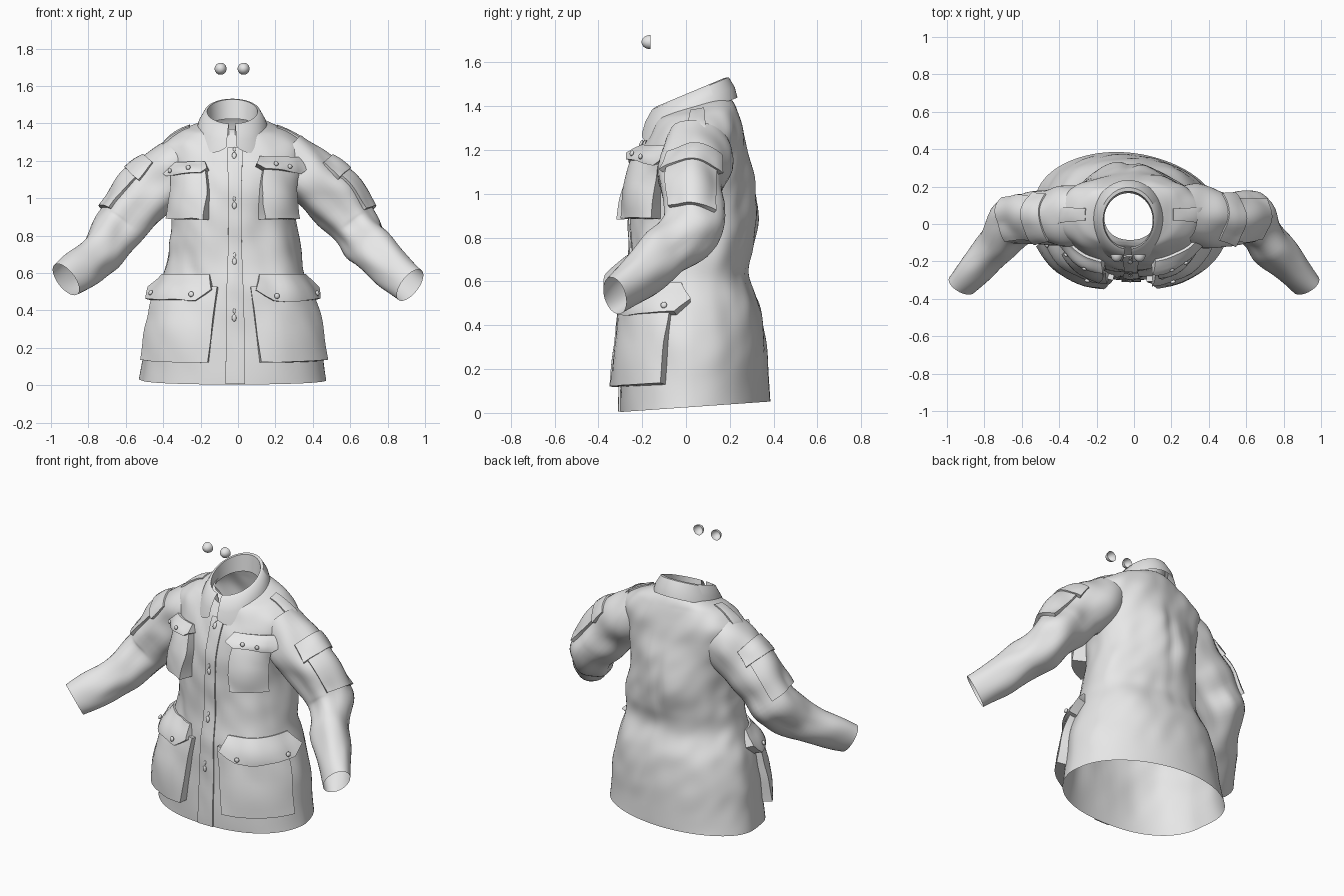
import bpy, bmesh, math
from mathutils import Vector, Matrix, noise

cube = bpy.data.objects.get("Cube")
if cube:
    bpy.data.objects.remove(cube, do_unlink=True)

# One plain cloth colour
cloth = bpy.data.materials.new("light_grey_cloth")
cloth.use_nodes = True
GREY = (0.8, 0.8, 0.8, 1)
cloth.diffuse_color = GREY
cloth.node_tree.nodes["Principled BSDF"].inputs["Base Color"].default_value = GREY


def finish(name, bm, angle=40):
    bmesh.ops.recalc_face_normals(bm, faces=bm.faces)
    me = bpy.data.meshes.new(name)
    bm.to_mesh(me)
    bm.free()
    me.materials.append(cloth)
    ob = bpy.data.objects.new(name, me)
    bpy.context.collection.objects.link(ob)
    bpy.ops.object.select_all(action="DESELECT")
    ob.select_set(True)
    bpy.context.view_layer.objects.active = ob
    bpy.ops.object.shade_smooth_by_angle(angle=math.radians(angle))


def skin(name, rows, closed=False, angle=40):
    """Join rows of points into a sheet or tube."""
    bm = bmesh.new()
    vs = [[bm.verts.new(p) for p in row] for row in rows]
    n = len(rows[0])
    for a, b in zip(vs, vs[1:]):
        for i in range(n if closed else n - 1):
            j = (i + 1) % n
            bm.faces.new((a[i], a[j], b[j], b[i]))
    finish(name, bm, angle)


def spline(keys, s):
    """Catmull-Rom through equal-length tuples at index position s."""
    s = max(0, min(s, len(keys) - 1.0001))
    i, f = int(s), s - int(s)
    k = [keys[max(0, min(i + d, len(keys) - 1))] for d in (-1, 0, 1, 2)]
    return [b + 0.5 * f * (c - a + f * (2 * a - 5 * b + 4 * c - d + f * (3 * (b - c) + d - a)))
            for a, b, c, d in zip(*k)]


# Torso profile: height, half width, front y, back y, tilt
TORSO = [(.025, .495, -.30, .385, .07), (.15, .475, -.30, .375, .04), (.3, .46, -.295, .365, 0),
         (.48, .42, -.28, .345, 0), (.62, .37, -.265, .295, 0), (.75, .35, -.255, .305, 0),
         (.9, .325, -.25, .325, 0), (1.05, .33, -.24, .315, 0), (1.18, .37, -.21, .285, 0),
         (1.28, .385, -.165, .265, .03), (1.35, .3, -.13, .24, .1), (1.38, .21, -.105, .215, .2),
         (1.395, .14, -.085, .185, .3)]


def torso_at(deg, s):
    z, rx, yf, yb, tilt = spline(TORSO, s)
    t = math.radians(deg)
    sx, cx = math.sin(t), math.cos(t)
    power = .88 if cx > 0 else .88 - .12 * cx
    x = rx * math.copysign(abs(sx) ** power, sx)
    y = (yf + yb) / 2 - (yb - yf) / 2 * math.copysign(abs(cx) ** power, cx)
    # creases: loose folds plus the pleat down the back
    fade = min(1, s / 3) * min(1, (len(TORSO) - 1 - s) / 2)
    fold = .022 * noise.noise(Vector((x * 4, y * 4, z * 2.5))) * fade
    fold += .010 * noise.noise(Vector((x * 9, y * 9, z * 8 + x * 6))) * fade
    if y > 0:
        fold -= .02 * math.exp(-(x / .04) ** 2 - ((z - .95) / .2) ** 2)
    # the skirt swings a little to the right at the back
    swing = .2 * max(0, y) * max(0, 1 - z / .8)
    return Vector((x + sx * fold - .02 - swing, y - cx * fold, z + tilt * y))


def torso(deg, z):
    """Point on the torso at a given height."""
    i = max(k for k in range(len(TORSO) - 1) if TORSO[k][0] <= max(z, TORSO[0][0]))
    return torso_at(deg, i + (z - TORSO[i][0]) / (TORSO[i + 1][0] - TORSO[i][0]))


# Sleeve path: x, y, z, radius, flatness
SLEEVE = [(.25, .05, 1.22, .145, 1), (.36, .04, 1.135, .165, 1), (.46, .03, 1.045, .152, 1),
          (.555, .03, .935, .143, 1), (.635, .01, .83, .135, 1), (.725, -.1, .72, .122, .9),
          (.83, -.225, .62, .112, .8), (.92, -.325, .55, .1, .7)]


def sleeve(side):
    def surf(deg, s):
        x, y, z, r, flat = spline(SLEEVE, s)
        p, q = spline(SLEEVE, s - .05), spline(SLEEVE, s + .05)
        tan = (Vector(q[:3]) - Vector(p[:3])).normalized()
        out = tan.cross(Vector((0, 1, 0))).normalized()
        a = math.radians(deg)
        d = out * math.cos(a) + out.cross(tan) * math.sin(a) * flat
        c = Vector((x, y, z))
        fold = .03 * noise.noise(c * 5 + d * 1.2 + Vector((side, 0, 0))) * min(1, (7 - s) / 2)
        p = c + d * (r + fold)
        # the left cuff hangs lower than the right
        return Vector((p.x * side, p.y, p.z - side * .015 * max(0, s - 5) / 2))
    return surf


def lifted(surf, u, v, off, centre):
    """Point pushed off a surface, away from the given centre."""
    p = surf(u, v)
    n = (surf(u + 2, v) - surf(u - 2, v)).cross(surf(u, v + .02) - surf(u, v - .02)).normalized()
    if n.dot(p - centre) < 0:
        n = -n
    return p + n * off


def panel(name, surf, u, v, low, high, centre, taper=0, cut=0, n=14):
    """Raised patch; low/high are its thickness at the bottom/top edge."""
    steps = [0] + [i / n for i in range(n + 1)] + [1]
    rows = []
    for j, fv in enumerate(steps):
        row = []
        for i, fu in enumerate(steps):
            edge = i in (0, n + 2) or j in (0, n + 2)
            w = (fu - .5) * (1 - taper * fv)
            vv = v[0] + (v[1] - v[0]) * (fv + cut * (1 - fv) * max(0, abs(fu - .5) - .36) / .14)
            bulge = 1 + .25 * math.sin(math.pi * fu) * math.sin(math.pi * fv)
            off = .001 if edge else (low + (high - low) * fv) * bulge
            row.append(lifted(surf, (u[0] + u[1]) / 2 + w * (u[1] - u[0]), vv, off, centre))
        rows.append(row)
    skin(name, rows)


def button(name, surf, u, v, off, centre, r=.013, tall=1):
    bm = bmesh.new()
    bmesh.ops.create_uvsphere(bm, u_segments=12, v_segments=8, radius=r)
    p = lifted(surf, u, v, off, centre)
    aim = (p - lifted(surf, u, v, off - .02, centre)).to_track_quat("Z", "Y").to_matrix().to_4x4()
    bm.transform(Matrix.Translation(p) @ aim @ Matrix.Diagonal((1, tall, .6, 1)))
    finish(name, bm)


# Torso shell, open at hem and neck
LAST = len(TORSO) - 1
skin("torso", [[torso_at(i * 3.75, j * LAST / 84) for i in range(96)] for j in range(85)], True, 60)

# Front placket and its fastenings
MID = Vector((-.02, .04, .7))
panel("placket", torso, (-4, 5), (.03, 1.27), .01, .01, MID, n=40)
for z in (.36, .66, .96, 1.22):
    button("placket_button", torso, 0, z, .016, MID, .012, 1.6)
    button("placket_loop", torso, 0, z + .035, .014, MID, .007, 2)

# Chest pockets: side, flap arc, flap heights, button arcs
CHEST = (("right", -1, (-69, -19), (1.12, 1.19), (-54, -35)),
         ("left", 1, (15, 65), (1.14, 1.215), (29, 44)))
for side, m, flap, fz, knobs in CHEST:
    panel(side + "_chest_pocket", torso, (m * 21, m * 60), (.885, 1.14), .085, .04, MID)
    panel(side + "_chest_flap", torso, flap, fz, .062, .015, MID, .1, .35)
    for k in knobs:
        button(side + "_chest_button", torso, k, fz[0] + .025, .066, MID)

# Hip pockets wrapping round the sides
for side, m in (("right", -1), ("left", 1)):
    panel(side + "_hip_pocket", torso, (m * 14, m * 70), (.135, .52), .058, .03, MID, -.15)
    panel(side + "_hip_flap", torso, (m * 13, m * 89), (.445, .59), .055, .012, MID, .12, .4)
    for k in (27, 70):
        button(side + "_hip_button", torso, m * k, .475, .06, MID, .015)

# Sleeves with arm pockets and shoulder straps
for side, m in (("right", -1), ("left", 1)):
    arm = sleeve(m)
    skin(side + "_sleeve", [[arm(i * 10, j * 7 / 56) for i in range(36)] for j in range(57)], True, 60)
    heart = Vector((m * .45, .03, 1.05))
    panel(side + "_arm_pocket", arm, (-46, 46), (3.65, 1.75), .022, .014, heart)
    panel(side + "_arm_flap", arm, (-56, 56), (2.1, 1.35), .026, .01, heart, .1)
    panel(side + "_shoulder_strap", torso, (m * 80, m * 98), (1.27, 1.37), .014, .008,
          Vector((0, .04, 1.1)))

# Folded collar, open at the front, its rounded tips drooping onto the chest
rows = []
for i in range(97):
    t = math.radians(6 + i * 346 / 96)
    sx, cx = math.sin(t), -math.cos(t)
    tip = max(0, (-cx - .35) / .65)
    corner = max(0, 1 - min(i, 96 - i) / 8) ** 2

    def ring(rx, ry, base, slope):
        y = .02 + ry * cx
        return Vector((-.03 + rx * sx, y, base + slope * y))
    inner, top = ring(.13, .145, 1.375, .3), ring(.135, .155, 1.455, .42)
    bend, low = ring(.15, .175, 1.45, .42), ring(.195, .215, 1.345, .4)
    low += Vector((sx * .03 * tip, -.008 * tip, .05 * corner - .045 * tip))
    side_low = bend.lerp(low, .5) + Vector((sx, cx, 0)) * .008
    rows.append([inner, top, bend, side_low, low])
skin("collar", rows, angle=50)

# Pair of floating half domes above the collar
for side, x in (("right", -.093), ("left", .03)):
    bm = bmesh.new()
    bmesh.ops.create_uvsphere(bm, u_segments=24, v_segments=16, radius=.032)
    bmesh.ops.delete(bm, geom=[v for v in bm.verts if v.co.y > .001], context="VERTS")
    bm.transform(Matrix.Translation((x, -.163, 1.692)) @ Matrix.Diagonal((1, 1.25, 1, 1)))
    finish(side + "_dome", bm)
